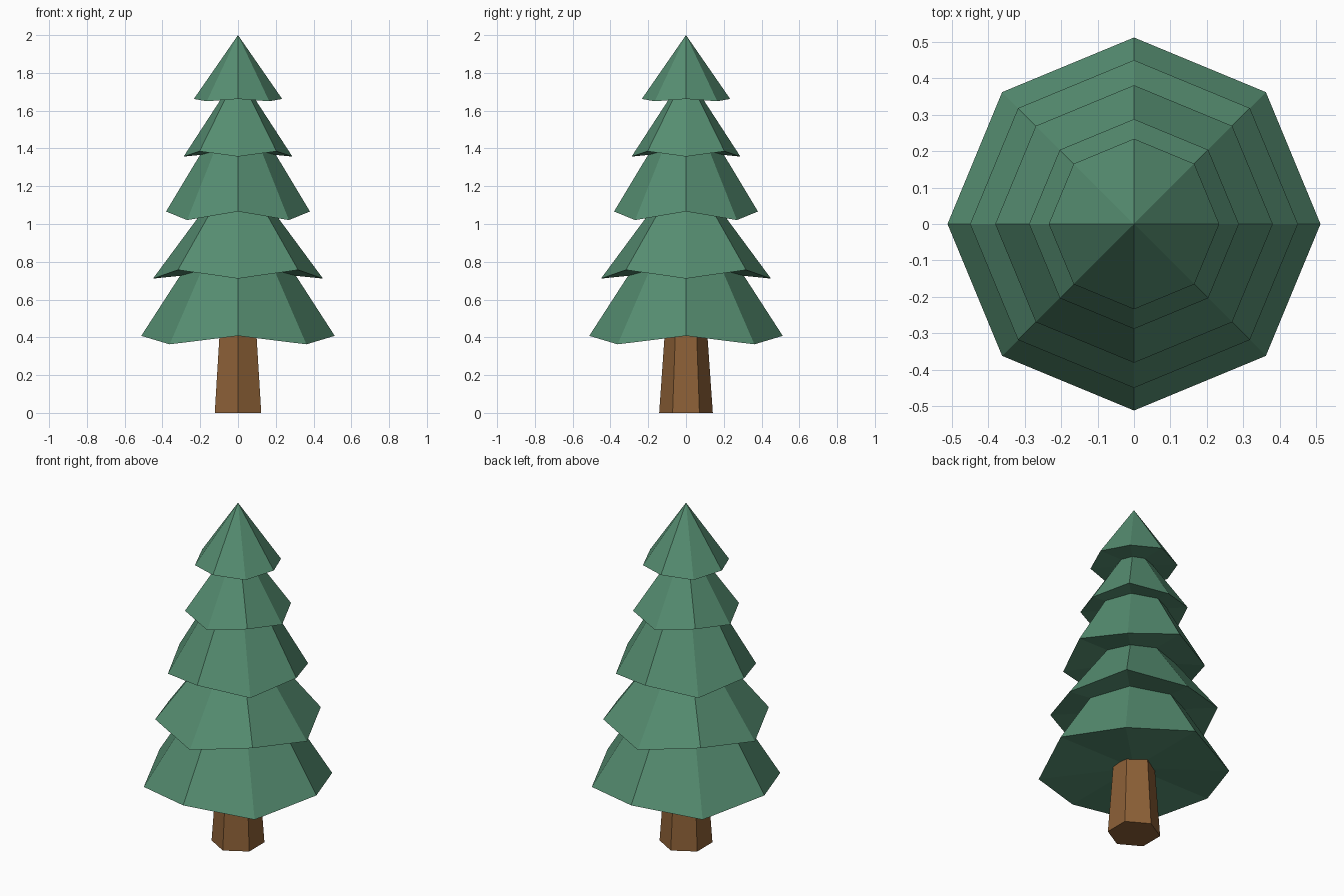
import bpy, bmesh, math

if "Cube" in bpy.data.objects:
    bpy.data.objects.remove(bpy.data.objects["Cube"])


def material(name, rgb):
    m = bpy.data.materials.new(name)
    m.diffuse_color = (*rgb, 1)
    m.use_nodes = True
    m.node_tree.nodes["Principled BSDF"].inputs["Base Color"].default_value = m.diffuse_color
    return m


GREEN = material("pine green", (0.092, 0.268, 0.165))
BROWN = material("bark brown", (0.265, 0.118, 0.038))


def finish(name, bm, mat):
    bmesh.ops.recalc_face_normals(bm, faces=bm.faces[:])
    mesh = bpy.data.meshes.new(name)
    bm.to_mesh(mesh)
    bm.free()
    mesh.materials.append(mat)
    bpy.context.collection.objects.link(bpy.data.objects.new(name, mesh))


def branch_tier(name, radius, z_axis, z_diag, z_apex):
    # eight-sided cone whose rim zigzags between two heights
    bm = bmesh.new()
    rim = [bm.verts.new((radius * math.cos(i * math.pi / 4),
                         radius * math.sin(i * math.pi / 4),
                         z_diag if i % 2 else z_axis)) for i in range(8)]
    apex = bm.verts.new((0, 0, z_apex))
    under = bm.verts.new((0, 0, max(z_axis, z_diag)))
    for i in range(8):
        a, b = rim[i], rim[(i + 1) % 8]
        bm.faces.new((a, b, apex))
        bm.faces.new((b, a, under))
    finish(name, bm, GREEN)


# branches, bottom to top: radius, rim height on axes, on diagonals, apex
tiers = [(0.512, 0.408, 0.363, 1.20),
         (0.450, 0.711, 0.757, 1.32),
         (0.381, 1.066, 1.021, 1.70),
         (0.288, 1.357, 1.385, 1.80),
         (0.234, 1.662, 1.650, 2.00)]
for n, t in enumerate(tiers, 1):
    branch_tier(f"branch_tier_{n}", *t)

# tapered six-sided trunk with corners toward front and back
bm = bmesh.new()
rings = [[bm.verts.new((r * math.sin(i * math.pi / 3), r * math.cos(i * math.pi / 3), z))
          for i in range(6)] for r, z in ((0.142, 0), (0.107, 0.5))]
for i in range(6):
    j = (i + 1) % 6
    bm.faces.new((rings[0][i], rings[0][j], rings[1][j], rings[1][i]))
for ring in rings:
    bm.faces.new(ring)
finish("trunk", bm, BROWN)
